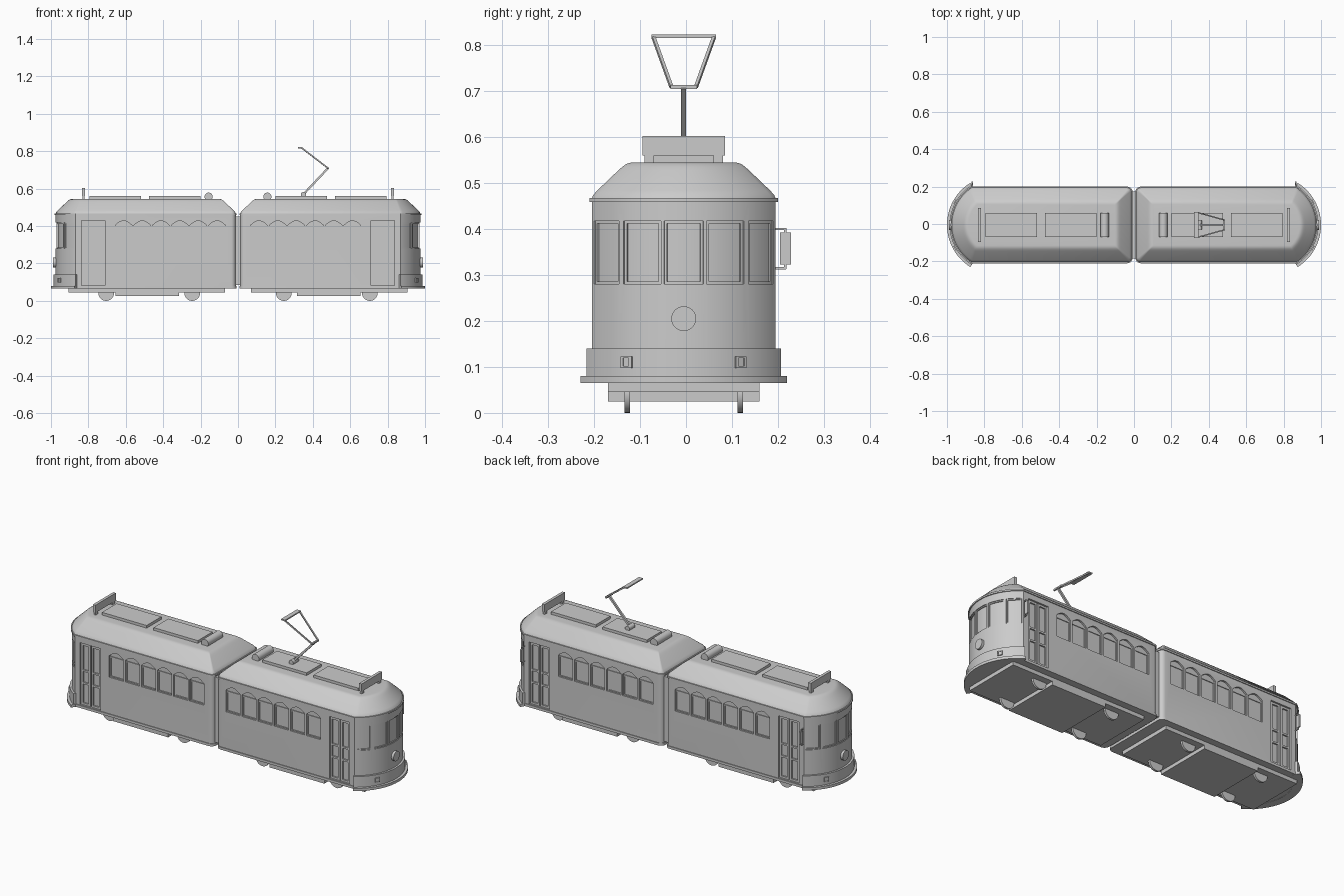
import bpy, bmesh
from math import sin, cos, asin, pi, radians
from mathutils import Vector

if "Cube" in bpy.data.objects:
    bpy.data.objects.remove(bpy.data.objects["Cube"])

X0, W, CX, R = 0.012, 0.2, 0.735, 0.24      # inner end, half width, nose arc centre and radius
SHIFT = -0.005                              # body sits slightly off centre because of the mirrors


def loft(rings):
    n = len(rings[0])
    verts = [p for r in rings for p in r]
    faces = [(i * n + j, i * n + (j + 1) % n, (i + 1) * n + (j + 1) % n, (i + 1) * n + j)
             for i in range(len(rings) - 1) for j in range(n)]
    faces += [tuple(range(n))[::-1], tuple(range((len(rings) - 1) * n, len(rings) * n))]
    return verts, faces


def box(x0, x1, y0, y1, z0, z1):
    return loft([[(x0, y0, z), (x1, y0, z), (x1, y1, z), (x0, y1, z)] for z in (z0, z1)])


def cyl(c, r, h, axis, n=32):
    rings = []
    for t in (-h / 2, h / 2):
        ring = []
        for i in range(n):
            u, v = r * cos(2 * pi * i / n), r * sin(2 * pi * i / n)
            o = (t, u, v) if axis == 'X' else (u, t, v)
            ring.append(tuple(Vector(c) + Vector(o)))
        rings.append(ring)
    return loft(rings)


def bar(a, b, t):
    a, b = Vector(a), Vector(b)
    q = (b - a).to_track_quat('Z', 'Y')
    offs = [q @ Vector((sx * t / 2, sy * t / 2, 0)) for sx, sy in ((-1, -1), (1, -1), (1, 1), (-1, 1))]
    return loft([[tuple(p + o) for o in offs] for p in (a, b)])


def arc_block(r0, r1, a0, a1, z0, z1, n=8):
    def ring(z):
        ang = [a0 + (a1 - a0) * i / n for i in range(n + 1)]
        return ([(CX + r1 * cos(a), r1 * sin(a), z) for a in ang] +
                [(CX + r0 * cos(a), r0 * sin(a), z) for a in reversed(ang)])
    return loft([ring(z0), ring(z1)])


def outline(d, z):
    """Plan of one car, moved inward by d."""
    w, rad = W - d, R - d
    r = max(0.025 - d, 0.006)
    xc, yc = X0 + d + r, w - r
    pts = [(xc - r * sin(t), yc + r * cos(t)) for t in [pi / 2 * i / 5 for i in range(6)]]
    a = asin(w / rad)
    pts += [(xc - r * cos(t), -yc - r * sin(t)) for t in [pi / 2 * i / 5 for i in range(6)]]
    pts += [(CX + rad * cos(t), rad * sin(t)) for t in [-a + 2 * a * i / 28 for i in range(29)]]
    return [(x, y, z) for x, y in pts]


def make(name, parts, mirror=True, cutter=None, angle=30, helper=False):
    bm = bmesh.new()
    for verts, faces in parts:
        vs = [bm.verts.new(v) for v in verts]
        for f in faces:
            bm.faces.new([vs[i] for i in f])
    bmesh.ops.recalc_face_normals(bm, faces=bm.faces)
    me = bpy.data.meshes.new(name)
    bm.to_mesh(me)
    bm.free()
    ob = bpy.data.objects.new(name, me)
    bpy.context.collection.objects.link(ob)
    ob.location.y = SHIFT
    if helper:
        ob.hide_render = True
        ob.display_type = 'WIRE'
        return ob
    bpy.ops.object.select_all(action='DESELECT')
    bpy.context.view_layer.objects.active = ob
    ob.select_set(True)
    if cutter:
        m = ob.modifiers.new("openings", 'BOOLEAN')
        m.operation, m.solver, m.object = 'DIFFERENCE', 'EXACT', cutter
        bpy.ops.object.modifier_apply(modifier=m.name)
    bpy.ops.object.shade_smooth_by_angle(angle=radians(angle))
    if mirror:
        ob.modifiers.new("second_car", 'MIRROR')
    return ob


def frame(x0, x1, y0, y1, z0, z1, t):
    return [box(x0, x0 + t, y0, y1, z0, z1), box(x1 - t, x1, y0, y1, z0, z1),
            box(x0 + t, x1 - t, y0, y1, z0, z0 + t), box(x0 + t, x1 - t, y0, y1, z1 - t, z1)]


# window and door openings, sashes and door leaves
cuts, sashes, leaves = [], [], []
for s in (-1, 1):
    for i in range(6):
        a = 0.068 + i * 0.1
        b = a + 0.088
        arch = [(b - (b - a) * k / 10, 0.405 + 0.023 * sin(pi * k / 10)) for k in range(11)]
        prof = [(a, 0.285), (b, 0.285)] + arch
        cuts.append(loft([[(x, s * y, z) for x, z in prof] for y in (0.19, 0.22)]))
        y0, y1 = sorted((s * 0.188, s * 0.194))
        sashes += frame(a - 0.001, b + 0.001, y0, y1, 0.284, 0.4, 0.007)
    cuts.append(box(0.71, 0.837, *sorted((s * 0.186, s * 0.23)), 0.083, 0.43))
    y0, y1 = sorted((s * 0.184, s * 0.194))
    for a in (0.713, 0.776):
        b = a + 0.058
        leaves += frame(a, b, y0, y1, 0.084, 0.427, 0.011)
        for z in (0.2, 0.27):
            leaves.append(box(a + 0.011, b - 0.011, y0, y1, z, z + 0.01))
edges = [(-54.3, -36), (-33, -12), (-10.3, 10.3), (12, 33), (36, 54.3)]
end_frames = []
for a0, a1 in edges:
    a0, a1 = radians(a0), radians(a1)
    cuts.append(arc_block(R - 0.009, R + 0.02, a0, a1, 0.28, 0.418))
    t, r0, r1 = 0.025, R - 0.011, R - 0.004
    end_frames += [arc_block(r0, r1, a0, a0 + t, 0.28, 0.418, 1), arc_block(r0, r1, a1 - t, a1, 0.28, 0.418, 1),
                   arc_block(r0, r1, a0, a1, 0.279, 0.286), arc_block(r0, r1, a0, a1, 0.412, 0.419)]
cutter = make("opening_cutter", cuts, helper=True)

# car body and roof
make("car_body", [loft([outline(0, 0.075), outline(0, 0.465)])], cutter=cutter)
make("side_window_sashes", sashes)
make("door_leaves", leaves)
make("end_window_frames", end_frames)
make("cornice", [loft([outline(-0.005, 0.459), outline(-0.005, 0.468)])])
roof = [(0.0, 0.466), (0.003, 0.474), (0.012, 0.484), (0.058, 0.528), (0.066, 0.535), (0.074, 0.541), (0.082, 0.544), (0.09, 0.545)]
make("roof", [loft([outline(d, z) for d, z in roof])], angle=40)

# floor, skirt, bumper and underframe
make("floor_plate", [loft([outline(-0.004, 0.066), outline(-0.004, 0.08)])])
a = asin(0.212 / 0.251)
make("end_skirt", [arc_block(R - 0.02, 0.251, -a, a, 0.078, 0.14, 28)])
a = asin(0.225 / 0.265)
make("bumper", [arc_block(R - 0.02, 0.265, -a, a, 0.065, 0.08, 28)])
make("underframe", [box(0.07, 0.905, -0.165, 0.165, 0.045, 0.067),
                    box(0.315, 0.655, -0.165, 0.165, 0.025, 0.046)])
make("wheels", [cyl((x, s * 0.123, 0.042), 0.042, 0.012, 'Y') for x in (0.245, 0.705) for s in (-1, 1)])
make("gangway", [box(-0.03, 0.03, -0.18, 0.18, 0.085, 0.45)], mirror=False)

# lamps on the nose
make("headlamp", [cyl((0.976, 0, 0.205), 0.027, 0.024, 'X')])
lamps = []
for s in (-1, 1):
    m = s * asin(0.123 / 0.251)
    lamps += [arc_block(0.245, 0.257, m + k - 0.012, m + k + 0.012, 0.099, 0.122, 1) for k in (-0.04, 0.04)]
    lamps += [arc_block(0.245, 0.257, m - 0.05, m + 0.05, z, z + 0.004, 1) for z in (0.098, 0.119)]
    lamps.append(arc_block(0.245, 0.254, m - 0.04, m + 0.04, 0.1, 0.12, 1))
make("marker_lamps", lamps)

# wing mirror on the back side
make("wing_mirror", [box(0.862, 0.87, 0.21, 0.233, 0.323, 0.392),
                     bar((0.866, 0.195, 0.315), (0.866, 0.223, 0.315), 0.005),
                     bar((0.866, 0.195, 0.4), (0.866, 0.223, 0.4), 0.005),
                     bar((0.866, 0.221, 0.313), (0.866, 0.221, 0.402), 0.005)])

# roof equipment
make("roof_panels", [box(0.2, 0.475, -0.065, 0.065, 0.54, 0.56), box(0.518, 0.795, -0.065, 0.065, 0.54, 0.56)])
make("roof_cylinder", [cyl((0.157, 0, 0.557), 0.022, 0.13, 'Y')])
make("roof_sign_board", [box(0.818, 0.834, -0.09, 0.09, 0.56, 0.603)] +
     [box(0.82, 0.832, s * 0.075 - 0.01, s * 0.075 + 0.01, 0.54, 0.561) for s in (-1, 1)])

# current collector on one car
make("collector_base", [cyl((0.35, 0, 0.568), 0.014, 0.05, 'Y')], mirror=False)
make("collector_arms", [bar((0.35, 0, 0.57), (0.482, 0, 0.71), 0.011),
                        bar((0.481, -0.029, 0.709), (0.481, 0.029, 0.709), 0.009)] +
     [bar((0.481, s * 0.027, 0.71), (0.34, s * 0.066, 0.818), 0.007) for s in (-1, 1)], mirror=False)
make("collector_bow", [box(0.32, 0.345, -0.07, 0.07, 0.816, 0.823)], mirror=False)
